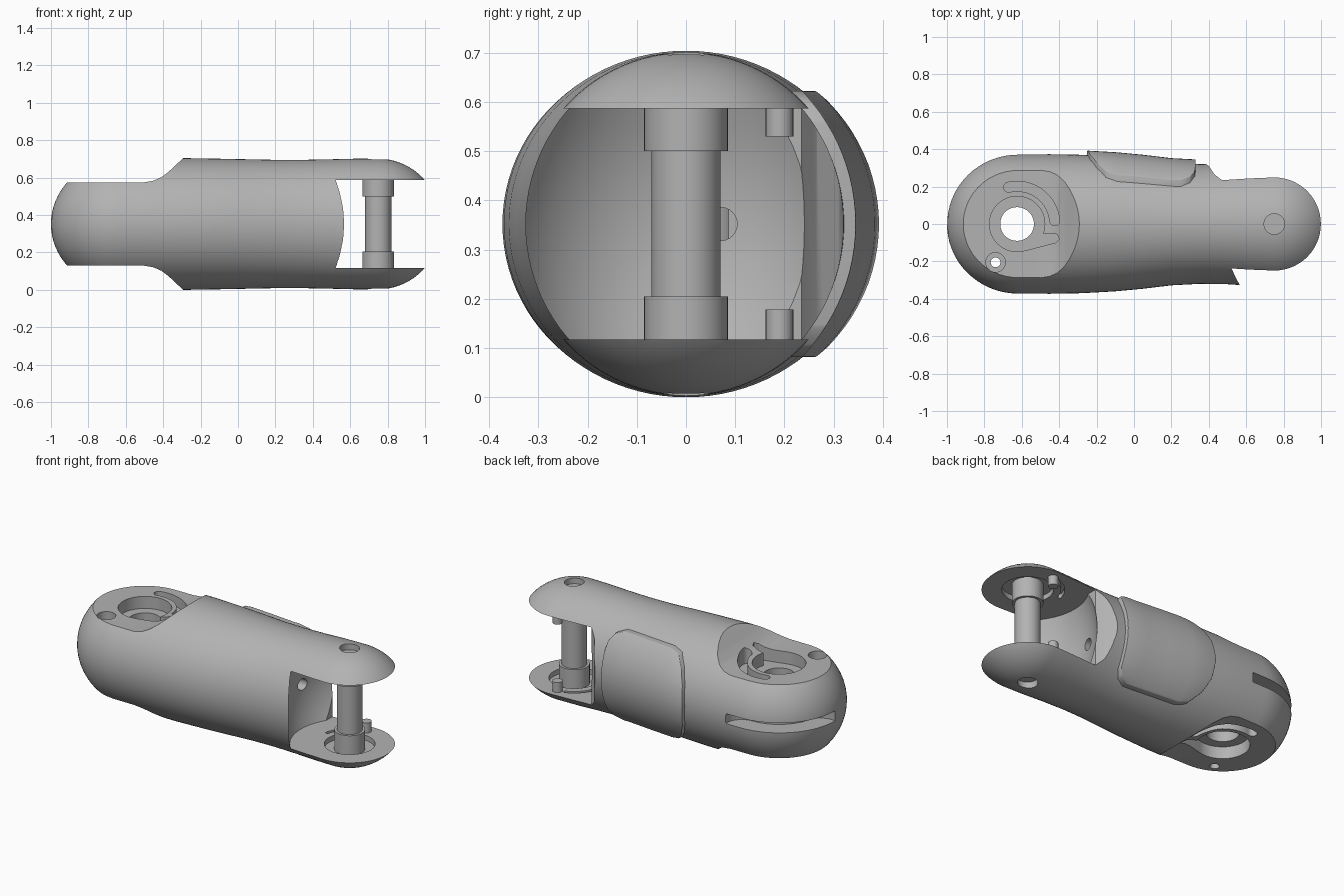
import bpy, bmesh, math
from mathutils import Vector

if "Cube" in bpy.data.objects:
    bpy.data.objects.remove(bpy.data.objects["Cube"], do_unlink=True)

MID = 0.352            # height of the long axis
KNUCKLE = (-0.625, 0)  # centre of the closed end
PIN = (0.75, 0)        # centre of the forked end
GAP = 0.235            # half height of the fork opening

grey = bpy.data.materials.new("light grey")
grey.use_nodes = True
grey.diffuse_color = (0.45, 0.45, 0.45, 1)
grey.node_tree.nodes["Principled BSDF"].inputs["Base Color"].default_value = (0.45, 0.45, 0.45, 1)


def make(name, bm):
    bmesh.ops.recalc_face_normals(bm, faces=bm.faces)
    mesh = bpy.data.meshes.new(name)
    bm.to_mesh(mesh)
    bm.free()
    obj = bpy.data.objects.new(name, mesh)
    bpy.context.collection.objects.link(obj)
    mesh.materials.append(grey)
    return obj


def skin(name, rings):
    """Closed surface through rings of equal length, ends capped."""
    bm = bmesh.new()
    loops = [[bm.verts.new(p) for p in ring] for ring in rings]
    n = len(loops[0])
    for a, b in zip(loops, loops[1:]):
        for i in range(n):
            j = (i + 1) % n
            bm.faces.new((a[i], a[j], b[j], b[i]))
    bm.faces.new(loops[0])
    bm.faces.new(loops[-1])
    return make(name, bm)


def lathe(name, centre, profile, n=64):
    """Turn (radius, height) points around a vertical axis."""
    return skin(name, [[(centre[0] + r * math.cos(math.tau * i / n),
                         centre[1] + r * math.sin(math.tau * i / n), z)
                        for i in range(n)] for r, z in profile])


def rod(name, centre, r, z0, z1):
    return lathe(name, centre, [(r, z0), (r, z1)], 48)


def prism(name, pts, lo, hi, axis="z"):
    place = {"z": lambda p, h: (p[0], p[1], h), "y": lambda p, h: (p[0], h, p[1])}[axis]
    return skin(name, [[place(p, h) for p in pts] for h in (lo, hi)])


def arc_slot(name, centre, r0, r1, a0, a1, z0, z1, n=24):
    """Curved slot with round ends, angles in degrees."""
    a0, a1 = math.radians(a0), math.radians(a1)
    mid, half = (r0 + r1) / 2, (r1 - r0) / 2
    polar = lambda r, a: Vector((r * math.cos(a), r * math.sin(a)))
    sweep = [a0 + (a1 - a0) * i / n for i in range(n + 1)]
    bend = [math.pi * i / 8 for i in range(1, 8)]
    pts = [polar(r1, a) for a in sweep]
    pts += [polar(mid, a1) + polar(half, a1 + b) for b in bend]
    pts += [polar(r0, a) for a in reversed(sweep)]
    pts += [polar(mid, a0) + polar(half, a0 + math.pi + b) for b in bend]
    c = Vector(centre)
    return prism(name, [p + c for p in pts], z0, z1)


def apply(obj, mod):
    bpy.context.view_layer.objects.active = obj
    bpy.ops.object.modifier_apply(modifier=mod.name)


def boolean(obj, tool, operation="DIFFERENCE"):
    mod = obj.modifiers.new("cut", "BOOLEAN")
    mod.operation, mod.solver, mod.object = operation, "EXACT", tool
    apply(obj, mod)
    bpy.data.objects.remove(tool, do_unlink=True)


def smooth(obj, angle=30):
    bpy.ops.object.select_all(action="DESELECT")
    obj.select_set(True)
    bpy.context.view_layer.objects.active = obj
    bpy.ops.object.shade_smooth_by_angle(angle=math.radians(angle))


def hull(name, grow=0.0, n=96):
    """Rounded tube with domed ends: stations of x, half width, half height."""
    waist = [(-0.62, 0.372, 0.350), (-0.45, 0.373, 0.351), (-0.28, 0.37, 0.352),
             (-0.1, 0.36, 0.349), (0.05, 0.346, 0.346), (0.2, 0.328, 0.343),
             (0.35, 0.32, 0.343), (0.5, 0.322, 0.346), (0.62, 0.33, 0.349),
             (0.75, 0.337, 0.349)]
    steps = [math.radians(89.0 * i / 18) for i in range(1, 19)]
    dome = lambda s, r, sign: [(s[0] + sign * r * math.sin(a), s[1] * math.cos(a),
                                s[2] * math.cos(a)) for a in steps]
    stations = dome(waist[0], 0.38, -1)[::-1] + waist + dome(waist[-1], 0.337, 1)
    return skin(name, [[(x, (w + grow) * math.cos(math.tau * i / n),
                         MID + (h + grow) * math.sin(math.tau * i / n))
                        for i in range(n)] for x, w, h in stations])


body = hull("finger_segment_body")

# Flats above and below the closed end, with a curved ramp up to the body
ramp = [(-1.3, 0.223), (-0.5, 0.223), (-0.45, 0.232), (-0.41, 0.25), (-0.37, 0.28),
        (-0.33, 0.318), (-0.27, 0.372), (-0.27, 0.6), (-1.3, 0.6)]
for side in (1, -1):
    boolean(body, prism("flat_cutter", [(x, MID + side * h) for x, h in ramp], -0.6, 0.6, "y"))

# Fork opening and the rounded socket behind it
opening = [(0.365, 0.6), (0.365, 0.335), (0.4, 0.31), (0.43, 0.265), (0.47, 0.235),
           (0.47, -0.1), (0.575, -0.25), (0.575, -0.6), (1.4, -0.6), (1.4, 0.6)]
boolean(body, prism("fork_cutter", opening, MID - GAP, MID + GAP))
barrel = [(0.33 + 0.045 * (1 - (k / 6) ** 2), MID + GAP * k / 6) for k in range(-6, 7)]
boolean(body, lathe("socket_cutter", PIN, barrel))

# Bores, recesses and curved grooves, matched above and below
boolean(body, rod("axle_bore", KNUCKLE, 0.09, -0.1, 0.9))
boolean(body, rod("screw_bore", (-0.74, -0.205), 0.026, -0.1, 0.9))
boolean(body, rod("screw_recess", (-0.74, -0.205), 0.052, 0.47, 0.8))
for side in (1, -1):
    span = lambda a, b: sorted((MID + side * a, MID + side * b))
    boolean(body, rod("bearing_recess", KNUCKLE, 0.148, *span(0.15, 0.4)))
    arm = [(-0.58, -0.142), (-0.42, -0.1), (-0.4, -0.08), (-0.41, -0.055), (-0.5, -0.05)]
    boolean(body, prism("arm_recess", arm, *span(0.15, 0.4)))
    boolean(body, arc_slot("stop_groove", KNUCKLE, 0.175, 0.228, 5, 103, *span(0.16, 0.4)))
    boolean(body, rod("washer_recess", PIN, 0.14, *span(0.2, 0.265)))
    boolean(body, arc_slot("guide_groove", PIN, 0.18, 0.2, 110, 165, *span(0.2, 0.26)))
    boolean(body, rod("pin_screw_recess", PIN, 0.055, *span(0.31, 0.4)))

# Slot around the closed end and the cable channel into the socket
boolean(body, arc_slot("end_slot", KNUCKLE, 0.26, 0.46, 90, 165, MID - 0.03, MID + 0.03))
channel = [(-0.6, 0.035), (0.5, 0.035), (0.5, 0.105), (-0.6, 0.105)]
ring = [(0.07 + 0.034 * math.cos(math.tau * i / 24), MID + 0.034 * math.sin(math.tau * i / 24))
        for i in range(24)]
boolean(body, skin("cable_channel", [[(x, y, z) for y, z in ring] for x in (-0.6, 0.5)]))
smooth(body)

# Raised grip pad wrapped over the back
edge = [(-0.25, 0), (-0.236, 0.12), (-0.2, 0.2), (-0.15, 0.255), (-0.09, 0.27),
        (0.25, 0.27), (0.3, 0.25), (0.325, 0.21), (0.33, 0.15)]
outline = edge + [(x, -h) for x, h in edge[:0:-1]]
pad = prism("grip_pad", [(x, MID + h) for x, h in outline], 0.17, 0.6, "y")
boolean(pad, hull("pad_shape", 0.024), "INTERSECT")
bevel = pad.modifiers.new("soft_edge", "BEVEL")
bevel.width, bevel.segments = 0.014, 3
bevel.limit_method, bevel.angle_limit = "ANGLE", math.radians(40)
apply(pad, bevel)
smooth(pad, 40)

# Hinge pin with a collar at each end
hinge = lathe("hinge_pin", PIN, [(0.085, 0.14 - 0.06), (0.085, 0.205), (0.07, 0.205),
                                 (0.07, 0.5), (0.085, 0.5), (0.085, 0.63)])
smooth(hinge)

# Small stop pegs inside the fork
for name, z0, z1 in (("lower_stop_peg", 0.09, 0.178), ("upper_stop_peg", 0.53, 0.61)):
    smooth(rod(name, (0.73, 0.19), 0.028, z0, z1))
